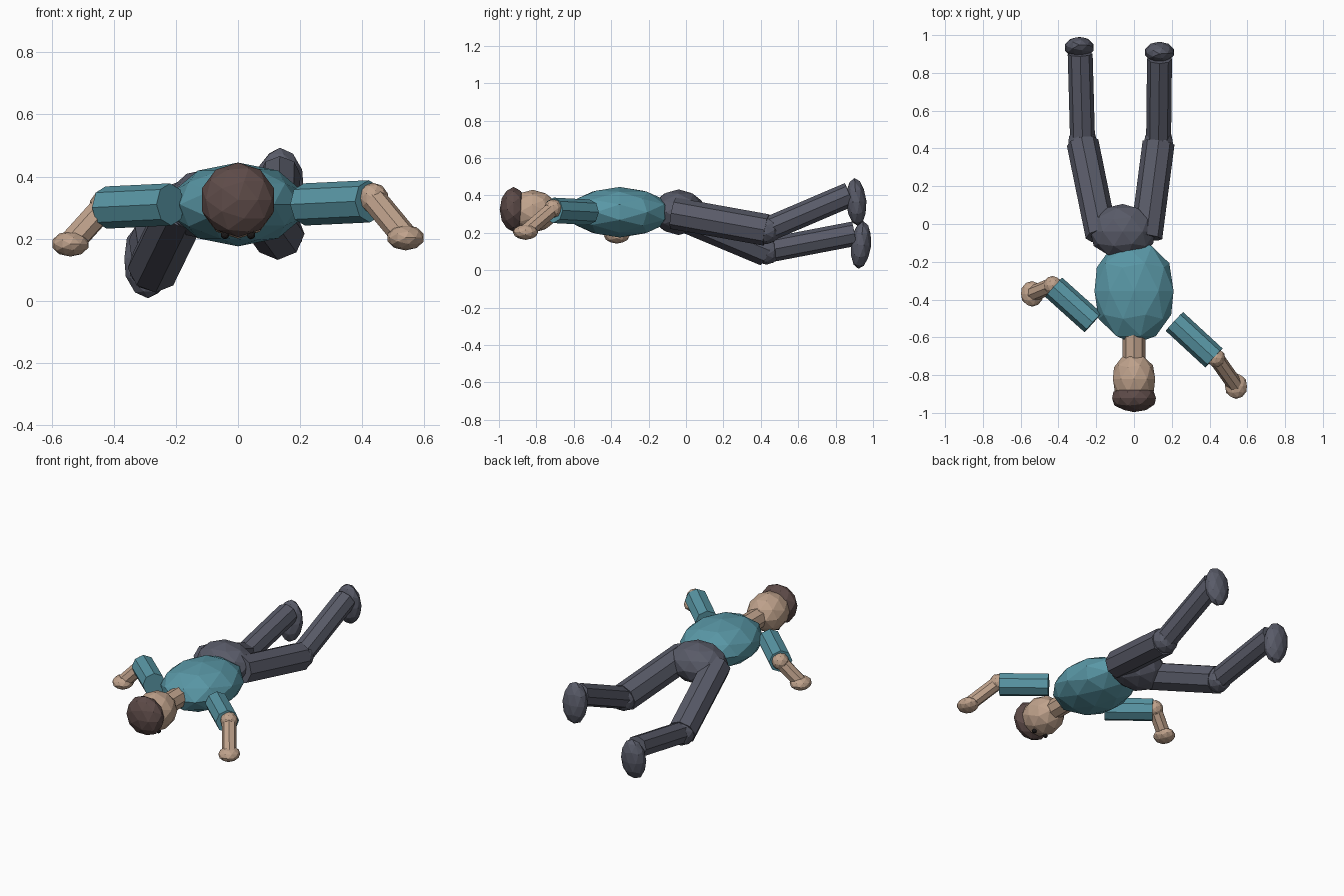
import bpy
from math import radians
from mathutils import Vector

cube = bpy.data.objects.get("Cube")
if cube:
    bpy.data.objects.remove(cube, do_unlink=True)


def material(name, rgb):
    m = bpy.data.materials.new(name)
    m.use_nodes = True
    m.diffuse_color = (*rgb, 1)
    m.node_tree.nodes["Principled BSDF"].inputs["Base Color"].default_value = (*rgb, 1)
    return m


SHIRT = material("teal shirt", (0.10, 0.31, 0.38))
SKIN = material("skin", (0.52, 0.36, 0.26))
HAIR = material("brown hair", (0.11, 0.07, 0.065))
TROUSERS = material("grey trousers", (0.10, 0.105, 0.14))
EYES = material("dark eyes", (0.012, 0.01, 0.01))


def finish(name, mat):
    ob = bpy.context.object
    ob.name = name
    ob.data.materials.append(mat)
    return ob


def ball(name, centre, radii, mat, tilt=90, turn=0):
    """Faceted ellipsoid; radii are along its own axes, pole along local z."""
    bpy.ops.mesh.primitive_ico_sphere_add(
        subdivisions=2, radius=1, location=centre,
        rotation=(radians(tilt), 0, radians(turn)))
    bpy.context.object.scale = radii
    return finish(name, mat)


def limb(name, start, end, radius, mat):
    """Eight-sided cylinder between two points."""
    a, b = Vector(start), Vector(end)
    d = b - a
    bpy.ops.mesh.primitive_cylinder_add(
        vertices=8, radius=radius, depth=d.length, location=(a + b) / 2)
    ob = bpy.context.object
    ob.rotation_euler = d.to_track_quat('Z', 'Y').to_euler()
    return finish(name, mat)


# Trunk and head, lying face down with the pole of each form along the body
ball("torso", (0, -0.355, 0.31), (0.22, 0.135, 0.28), SHIRT)
ball("hips", (-0.06, -0.04, 0.31), (0.18, 0.122, 0.146), TROUSERS)
limb("neck", (0, -0.58, 0.315), (0, -0.74, 0.315), 0.06, SKIN)
ball("head", (0, -0.82, 0.315), (0.118, 0.115, 0.138), SKIN)
ball("hair", (0, -0.922, 0.325), (0.122, 0.12, 0.074), HAIR)
for side, x in (("left", 0.042), ("right", -0.042)):
    ball(side + "_eye", (x, -0.85, 0.212), (0.014, 0.014, 0.014), EYES)

# Arms: shoulder, cuff, elbow, hand
arms = {
    "left": ((0.214, -0.516, 0.31), (0.423, -0.709, 0.32),
             (0.435, -0.71, 0.33), (0.54, -0.858, 0.203)),
    "right": ((-0.217, -0.522, 0.31), (-0.425, -0.335, 0.30),
              (-0.43, -0.325, 0.305), (-0.54, -0.37, 0.183)),
}
for side, (shoulder, cuff, elbow, hand) in arms.items():
    limb(side + "_upper_arm", shoulder, cuff, 0.068, SHIRT)
    ball(side + "_elbow", elbow, (0.05, 0.05, 0.05), SKIN)
    limb(side + "_forearm", elbow, hand, 0.042, SKIN)
    ball(side + "_hand", hand, (0.061, 0.041, 0.068), SKIN)

# Legs: hip, knee, ankle, foot, foot tilt
legs = {
    "left": ((0.065, -0.07, 0.305), (0.13, 0.43, 0.215),
             (0.135, 0.875, 0.405), (0.135, 0.91, 0.365), 4),
    "right": ((-0.172, -0.06, 0.31), (-0.272, 0.43, 0.105),
              (-0.285, 0.90, 0.195), (-0.29, 0.935, 0.135), -6),
}
for side, (hip, knee, ankle, foot, tilt) in legs.items():
    limb(side + "_thigh", hip, knee, 0.085, TROUSERS)
    ball(side + "_knee", knee, (0.08, 0.076, 0.08), TROUSERS)
    limb(side + "_shin", knee, ankle, 0.066, TROUSERS)
    ball(side + "_foot", foot, (0.08, 0.055, 0.128), TROUSERS, tilt=tilt)
